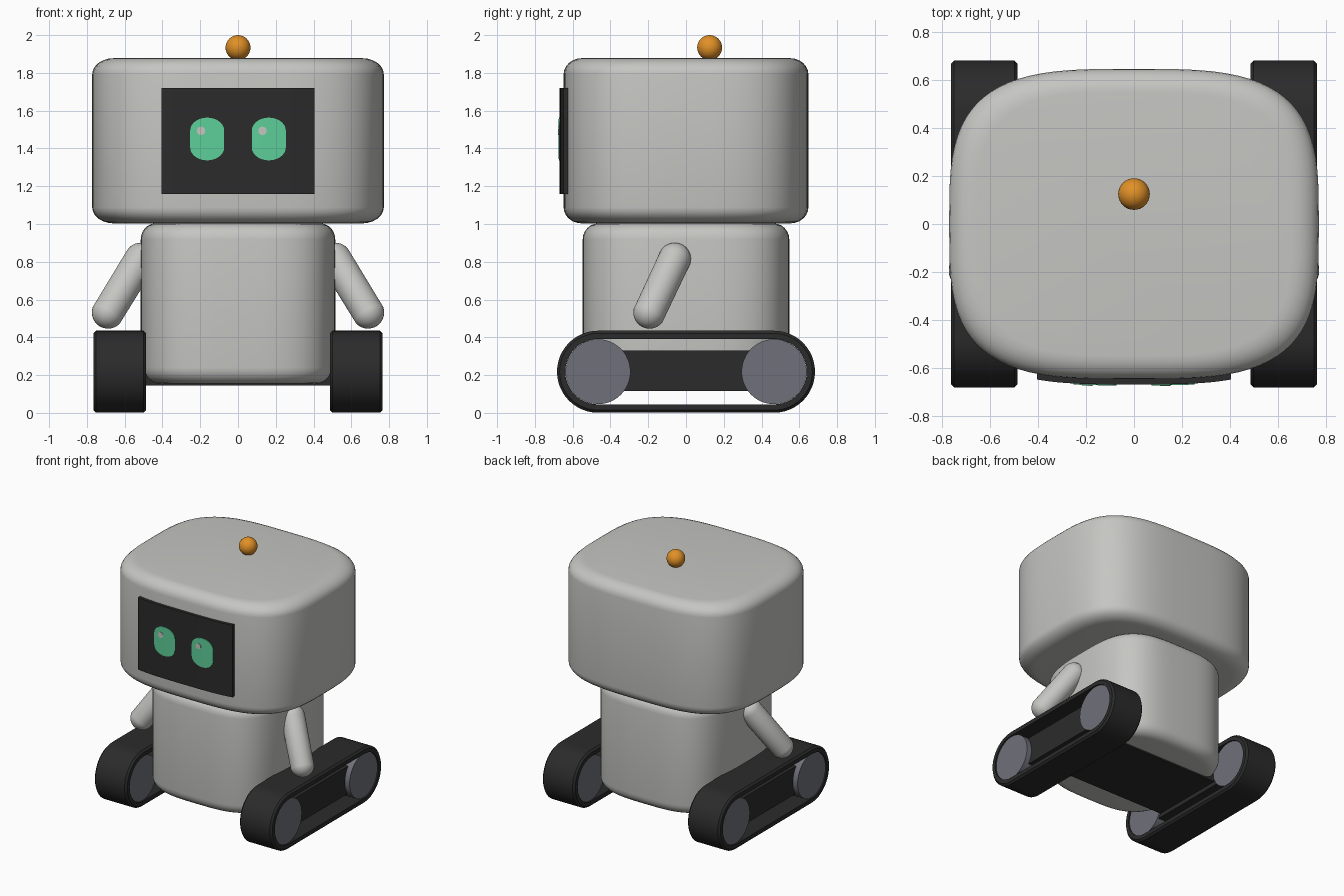
import bpy, bmesh
from math import sin, cos, pi, radians
from mathutils import Vector, Matrix

cube = bpy.data.objects.get("Cube")
if cube:
    bpy.data.objects.remove(cube, do_unlink=True)


def material(name, r, g, b):
    m = bpy.data.materials.new(name)
    m.use_nodes = True
    m.diffuse_color = (r, g, b, 1)
    m.node_tree.nodes["Principled BSDF"].inputs["Base Color"].default_value = (r, g, b, 1)
    return m


GREY = material("shell grey", 0.56, 0.56, 0.54)
DARK = material("rubber black", 0.024, 0.024, 0.024)
GREEN = material("eye green", 0.11, 0.62, 0.32)
ORANGE = material("antenna orange", 0.75, 0.28, 0.02)
STEEL = material("wheel steel", 0.16, 0.165, 0.195)

SQUIRCLE = 3.4          # roundness of the shell outline
HEAD_X, HEAD_Y = 0.772, 0.648


def finish(name, bm, mat, angle=35):
    """Turn a bmesh into a smooth object with sharp creases."""
    bmesh.ops.recalc_face_normals(bm, faces=bm.faces)
    mesh = bpy.data.meshes.new(name)
    bm.to_mesh(mesh)
    bm.free()
    mesh.materials.append(mat)
    mesh.shade_smooth()
    mesh.set_sharp_from_angle(angle=radians(angle))
    obj = bpy.data.objects.new(name, mesh)
    bpy.context.scene.collection.objects.link(obj)
    return obj


def bridge(bm, rings, closed=False, caps=True):
    """Skin a row of equal rings with quads."""
    rows = [[bm.verts.new(p) for p in ring] for ring in rings]
    pairs = list(zip(rows, rows[1:])) + ([(rows[-1], rows[0])] if closed else [])
    for a, b in pairs:
        for i in range(len(a)):
            j = (i + 1) % len(a)
            bm.faces.new((a[i], a[j], b[j], b[i]))
    if caps and not closed:
        bm.faces.new(rows[0])
        bm.faces.new(rows[-1])


def shell(name, hx, hy, z0, z1, inset=0.15, height=0.085, steps=6, sides=80):
    """Squircle block with rounded rims."""
    def spow(v):
        return (1 if v >= 0 else -1) * abs(v) ** (2 / SQUIRCLE)

    outline = [(hx * spow(cos(2 * pi * i / sides)), hy * spow(sin(2 * pi * i / sides)))
               for i in range(sides)]
    arc = [(1 - inset + inset * sin(t), height * (1 - cos(t)))
           for t in (pi / 2 * i / steps for i in range(steps + 1))]
    levels = [(s, z0 + d) for s, d in arc] + [(s, z1 - d) for s, d in reversed(arc)]
    bm = bmesh.new()
    bridge(bm, [[(x * s, y * s, z) for x, y in outline] for s, z in levels])
    return finish(name, bm, GREY)


def face_panel(name, cx, cz, half_w, half_h, straight, lift, back, mat, cols=24):
    """Plate curved to the head front; straight is the half height at its ends."""
    bm = bmesh.new()
    rings = []
    for i in range(cols + 1):
        u = -cos(pi * i / cols)
        x = cx + half_w * u
        h = straight + (half_h - straight) * max(0, 1 - u * u) ** 0.5
        curve = (1 - abs(x / (HEAD_X + lift)) ** SQUIRCLE) ** (1 / SQUIRCLE)
        y = -(HEAD_Y + lift) * curve
        rings.append([(x, y, cz + h), (x, y, cz - h),
                      (x, y + back, cz - h), (x, y + back, cz + h)])
    bridge(bm, rings)
    return finish(name, bm, mat)


def box(name, x0, x1, hy, z0, z1, mat):
    bm = bmesh.new()
    bmesh.ops.create_cube(bm, size=1)
    bmesh.ops.scale(bm, verts=bm.verts, vec=(abs(x1 - x0), 2 * hy, z1 - z0))
    bmesh.ops.translate(bm, verts=bm.verts, vec=((x0 + x1) / 2, 0, (z0 + z1) / 2))
    return finish(name, bm, mat)


def capsule(name, a, b, r, mat):
    """Round-ended limb between two points."""
    a, b = Vector(a), Vector(b)
    axis = b - a
    bm = bmesh.new()
    bmesh.ops.create_uvsphere(bm, u_segments=28, v_segments=16, radius=r)
    for v in bm.verts:
        if v.co.z > 0.001:
            v.co.z += axis.length
    turn = axis.to_track_quat('Z', 'Y').to_matrix().to_4x4()
    bmesh.ops.transform(bm, matrix=Matrix.Translation(a) @ turn, verts=bm.verts)
    return finish(name, bm, mat, 60)


# Head, torso and antenna ball
shell("head", HEAD_X, HEAD_Y, 1.003, 1.878)
shell("torso", 0.515, 0.547, 0.155, 1.003)
bm = bmesh.new()
bmesh.ops.create_uvsphere(bm, u_segments=32, v_segments=16, radius=0.066,
                          matrix=Matrix.Translation((0, 0.125, 1.934)))
finish("antenna_ball", bm, ORANGE, 60)

# Face screen, eyes and glints
face_panel("face_screen", 0, 1.44, 0.406, 0.281, 0.281, 0.022, 0.045, DARK)
for side, label in ((1, "left"), (-1, "right")):
    face_panel(label + "_eye", side * 0.163, 1.45, 0.09, 0.113, 0.045, 0.026, 0.008, GREEN)
    face_panel(label + "_eye_glint", side * 0.163 - 0.033, 1.493, 0.022, 0.022, 0.002,
               0.029, 0.006, GREY)

# Chassis between the tracks
box("chassis", -0.5, 0.5, 0.3, 0.144, 0.32, DARK)

TRACK_IN, TRACK_OUT = 0.486, 0.765
AXLE_Y, AXLE_Z = 0.466, 0.218
OUTER, INNER, RIM = 0.217, 0.173, 0.014

for side, label in ((1, "left"), (-1, "right")):
    # Arm
    capsule(label + "_arm", (side * 0.515, -0.06, 0.815), (side * 0.688, -0.193, 0.532),
            0.086, GREY)

    # Track belt: rim profile swept round a stadium path
    profile = [(TRACK_IN, INNER), (TRACK_IN, OUTER - RIM), (TRACK_IN + RIM, OUTER),
               (TRACK_OUT - RIM, OUTER), (TRACK_OUT, OUTER - RIM), (TRACK_OUT, INNER)]
    rings = []
    for end in (1, -1):
        for i in range(25):
            t = pi * i / 24 - end * pi / 2
            c = abs(cos(t)) * end
            s = -end * cos(pi * i / 24)
            rings.append([(side * x, end * AXLE_Y + r * c, AXLE_Z + r * s)
                          for x, r in profile])
    bm = bmesh.new()
    bridge(bm, rings, closed=True)
    finish(label + "_track_belt", bm, DARK)

    # Wheels inside the belt
    for y, place in ((-AXLE_Y, "front"), (AXLE_Y, "back")):
        bm = bmesh.new()
        spin = Matrix.Translation((side * 0.625, y, AXLE_Z)) @ Matrix.Rotation(pi / 2, 4, 'Y')
        bmesh.ops.create_cone(bm, cap_ends=True, segments=48, radius1=0.172, radius2=0.172,
                              depth=0.262, matrix=spin)
        finish(label + "_" + place + "_wheel", bm, STEEL)

    # Frame joining the wheels
    box(label + "_track_frame", side * 0.505, side * 0.715, 0.4, 0.117, 0.33, DARK)
